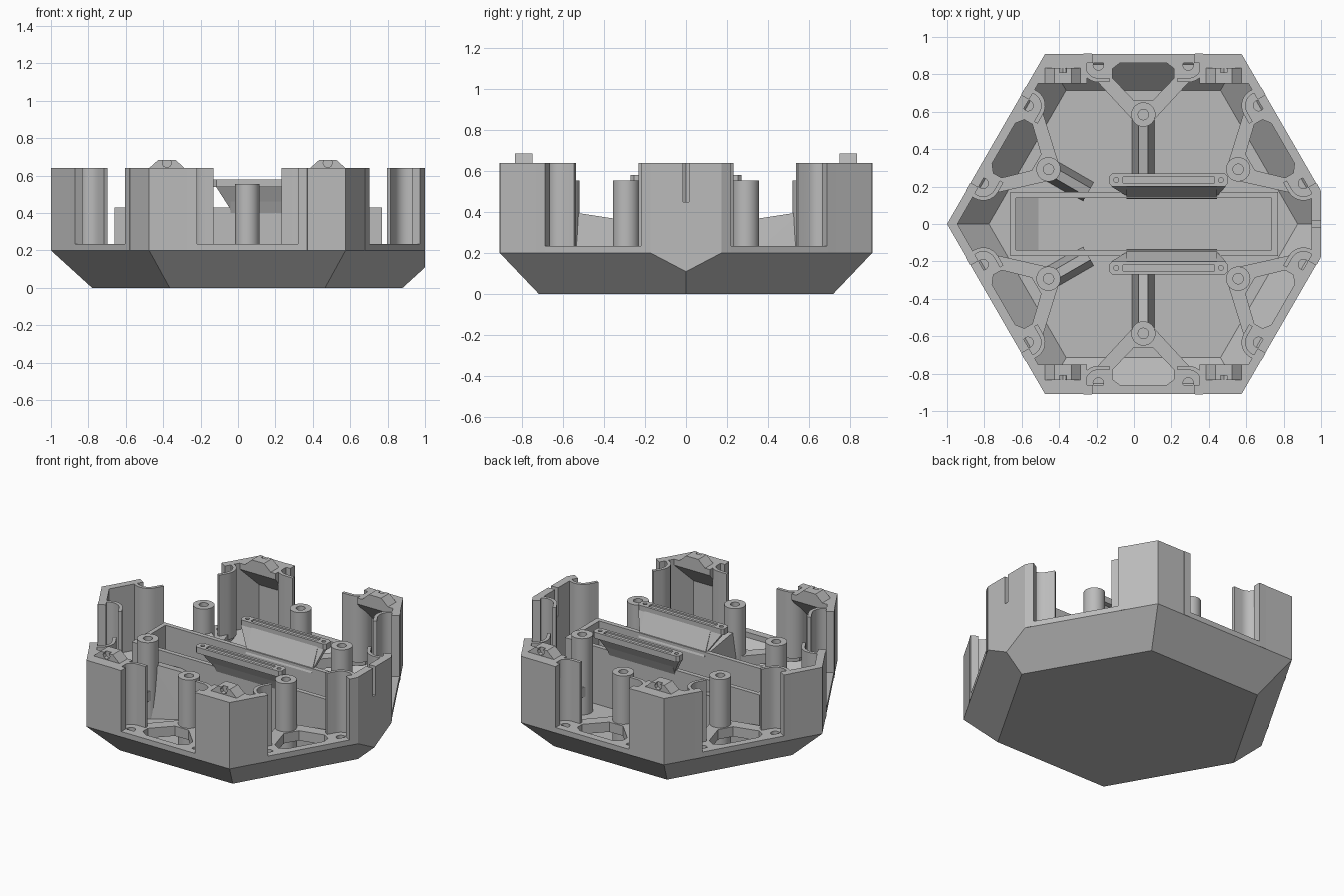
import bpy, bmesh, math
from mathutils import Vector

if "Cube" in bpy.data.objects:
    bpy.data.objects.remove(bpy.data.objects["Cube"])

grey = bpy.data.materials.new("light_grey")
grey.use_nodes = True
COLOR = (0.5, 0.5, 0.5, 1)
grey.diffuse_color = COLOR
grey.node_tree.nodes["Principled BSDF"].inputs["Base Color"].default_value = COLOR
CX = 0.05          # centre of the hexagon
TOP, DECK = 0.64, 0.235


def finish(name, bm):
    bmesh.ops.recalc_face_normals(bm, faces=bm.faces)
    mesh = bpy.data.meshes.new(name)
    bm.to_mesh(mesh)
    bm.free()
    mesh.materials.append(grey)
    ob = bpy.data.objects.new(name, mesh)
    bpy.context.collection.objects.link(ob)
    return ob


def hull(name, pts):
    bm = bmesh.new()
    for p in pts:
        bm.verts.new(p)
    bmesh.ops.convex_hull(bm, input=bm.verts)
    bmesh.ops.dissolve_limit(bm, angle_limit=0.01, verts=bm.verts, edges=bm.edges)
    return finish(name, bm)


def box(name, x0, x1, y0, y1, z0, z1):
    return hull(name, [(x, y, z) for x in (x0, x1) for y in (y0, y1) for z in (z0, z1)])


def prism(name, outline, z0, z1):
    bm = bmesh.new()
    low = [bm.verts.new((x, y, z0)) for x, y in outline]
    high = [bm.verts.new((x, y, z1)) for x, y in outline]
    bm.faces.new(low)
    bm.faces.new(high)
    n = len(low)
    for i in range(n):
        j = (i + 1) % n
        bm.faces.new((low[i], low[j], high[j], high[i]))
    return finish(name, bm)


def disc(name, x, y, r, z0, z1, n=32):
    ring = [(x + r * math.cos(math.tau * i / n), y + r * math.sin(math.tau * i / n)) for i in range(n)]
    return prism(name, ring, z0, z1)


def hex_loft(name, rings, x_limit):
    # hexagonal solid through (height, radius) rings, sliced flat at x_limit
    bm = bmesh.new()
    loops = [[bm.verts.new((CX + r * math.cos(math.pi / 3 * i), r * math.sin(math.pi / 3 * i), z))
              for i in range(6)] for z, r in rings]
    bm.faces.new(loops[0])
    bm.faces.new(loops[-1])
    for a, b in zip(loops, loops[1:]):
        for i in range(6):
            j = (i + 1) % 6
            bm.faces.new((a[i], a[j], b[j], b[i]))
    geom = bm.verts[:] + bm.edges[:] + bm.faces[:]
    cut_geom = bmesh.ops.bisect_plane(bm, geom=geom, plane_co=(x_limit, 0, 0),
                                      plane_no=(1, 0, 0), clear_outer=True)["geom_cut"]
    bmesh.ops.contextual_create(bm, geom=[g for g in cut_geom if isinstance(g, bmesh.types.BMEdge)])
    return finish(name, bm)


def cut(ob, cutters):
    bpy.context.view_layer.objects.active = ob
    for c in cutters:
        mod = ob.modifiers.new("cut", 'BOOLEAN')
        mod.operation, mod.solver, mod.object = 'DIFFERENCE', 'EXACT', c
        bpy.ops.object.modifier_apply(modifier=mod.name)
        bpy.data.objects.remove(c)
    return ob


def side_point(k, t, a):
    # t runs along hexagon side k, a is the distance from the centre
    ang = math.radians(30 + 60 * k)
    return (CX + a * math.cos(ang) - t * math.sin(ang), a * math.sin(ang) + t * math.cos(ang))


def side_outline(k, pts):
    return [side_point(k, t, a) for t, a in pts]


def mirrored(half):
    return half + [(-t, a) for t, a in reversed(half)]


# Hollow hull with a gap in each wall
shell = hex_loft("hull_shell", [(0, 0.83), (0.2, 1.05), (TOP, 1.05)], 1.0)
cutters = [hex_loft("cavity", [(0.05, 0.825), (0.2, 0.995), (0.7, 0.995)], 0.95),
           box("slot", 0.93, 1.02, -0.015, 0.015, 0.45, 0.7)]
for k in range(6):
    cutters.append(prism("gap", side_outline(k, mirrored([(0.27, 0.8), (0.27, 0.98)])), DECK, 0.7))
cut(shell, cutters)

# Screw decks, wall clips, posts and ribs on every side
for k in range(6):
    deck = prism("screw_deck", side_outline(k, mirrored(
        [(0.06, 0.56), (0.24, 0.755), (0.31, 0.82), (0.31, 0.88)])), 0.17, DECK)
    holes = [prism("pocket", side_outline(k, mirrored(
        [(0.05, 0.66), (0.165, 0.78), (0.165, 0.83), (0.12, 0.865)])), 0.1, 0.3)]
    for s in (-1, 1):
        holes.append(disc("hole", *side_point(k, s * 0.24, 0.85), 0.028, 0.19, 0.3))
        arc = [math.radians(62 - 152 * i / 12) for i in range(13)]
        inner = [(s * (0.24 + 0.07 * math.cos(u)), 0.85 + 0.07 * math.sin(u)) for u in arc]
        outer = [(s * (0.24 + 0.092 * math.cos(u)), 0.85 + 0.092 * math.sin(u)) for u in arc[3:]]
        tail = [(s * 0.182, 0.78), (s * 0.182, 0.758)]
        anchor = [(s * 0.32, 0.911)]
        prism("wall_clip", side_outline(k, inner + tail + outer[::-1] + anchor), 0.2, TOP)
    cut(deck, holes)

    px, py = side_point(k, 0, 0.585)
    cut(disc("screw_post", px, py, 0.065, 0.05, 0.555),
        [disc("hole", px, py, 0.028, 0.4, 0.6)])

    if k not in (0, 5):
        inner_a = 0.17 if k in (1, 4) else 0.34
        rib = []
        for a, z in ((inner_a, 0.34), (0.56, 0.40)):
            for s in (-1, 1):
                rib.append((*side_point(k, s * 0.025, a), z))
                rib.append((*side_point(k, s * 0.06, a), 0.05))
        hull("radial_rib", rib)

# Corner ledges with locating nubs, mirrored in x and y
for sx in (-1, 1):
    for sy in (-1, 1):
        def corner(x, y, z):
            return (CX + sx * x, sy * y, z)
        plan = [(0.57, 0.75), (0.30, 0.75), (0.30, 0.89), (0.52, 0.89)]
        hull("corner_ledge", [corner(x, y, TOP) for x, y in plan]
             + [corner(x, 0.75, 0.6) for x in (0.30, 0.57)]
             + [corner(x, 0.88, 0.45) for x in (0.30, 0.52)])
        nub = hull("locating_nub", [corner(0.43 + dx, y, z) for y in (0.75, 0.835)
                                    for dx, z in ((-0.095, TOP), (0.095, TOP), (-0.045, 0.685), (0.045, 0.685))])
        notch = [corner(0.43 + 0.025 * math.cos(i * math.tau / 8), y, 0.668 + 0.025 * math.sin(i * math.tau / 8))
                 for i in range(8) for y in (0.81, 0.86)]
        cut(nub, [hull("notch", notch)])

# Central tray with sloped ends
box("tray_floor", -0.66, 0.77, -0.17, 0.17, 0.045, 0.1)
for s in (-1, 1):
    box("tray_side_wall", -0.66, 0.77, s * 0.14, s * 0.17, 0.05, 0.43)
    # Flared saddle and its slotted bar
    hull("saddle_flare", [(x, s * y, z) for x in (-0.04, 0.445) for y, z in
                          ((0.135, 0.40), (0.17, 0.40), (0.2, 0.55), (0.235, 0.55))])
    hull("saddle_bracket", [(x, s * y, 0.545) for x in (-0.12, 0.49) for y in (0.2, 0.24)]
         + [(x, s * y, 0.42) for x in (-0.04, 0.445) for y in (0.15, 0.175)])
    bar = prism("saddle_bar", [(-0.13, s * 0.215), (-0.115, s * 0.2), (0.485, s * 0.2), (0.5, s * 0.215),
                               (0.5, s * 0.255), (0.485, s * 0.27), (-0.115, s * 0.27), (-0.13, s * 0.255)],
                0.54, 0.58)
    cut(bar, [disc("pin", x, s * 0.235, 0.013, 0.55, 0.6, 16) for x in (-0.095, 0.465)]
        + [box("groove", -0.06, 0.43, s * 0.218, s * 0.252, 0.57, 0.6)])
for x0, x1, ramp in ((-0.66, -0.63, -0.51), (0.77, 0.735, 0.6)):
    box("tray_end_wall", x0, x1, -0.15, 0.15, 0.05, 0.43)
    hull("tray_ramp", [(x, y, z) for y in (-0.14, 0.14)
                       for x, z in ((x1, 0.1), (ramp, 0.1), (x1, 0.16))])

# Smooth only the rounded surfaces
bpy.ops.object.select_all(action='DESELECT')
for ob in bpy.context.scene.objects:
    if ob.type == 'MESH' and ob.name.split(".")[0] in ("screw_post", "wall_clip", "screw_deck", "saddle_bar"):
        ob.select_set(True)
        bpy.context.view_layer.objects.active = ob
bpy.ops.object.shade_smooth_by_angle(angle=math.radians(25))
